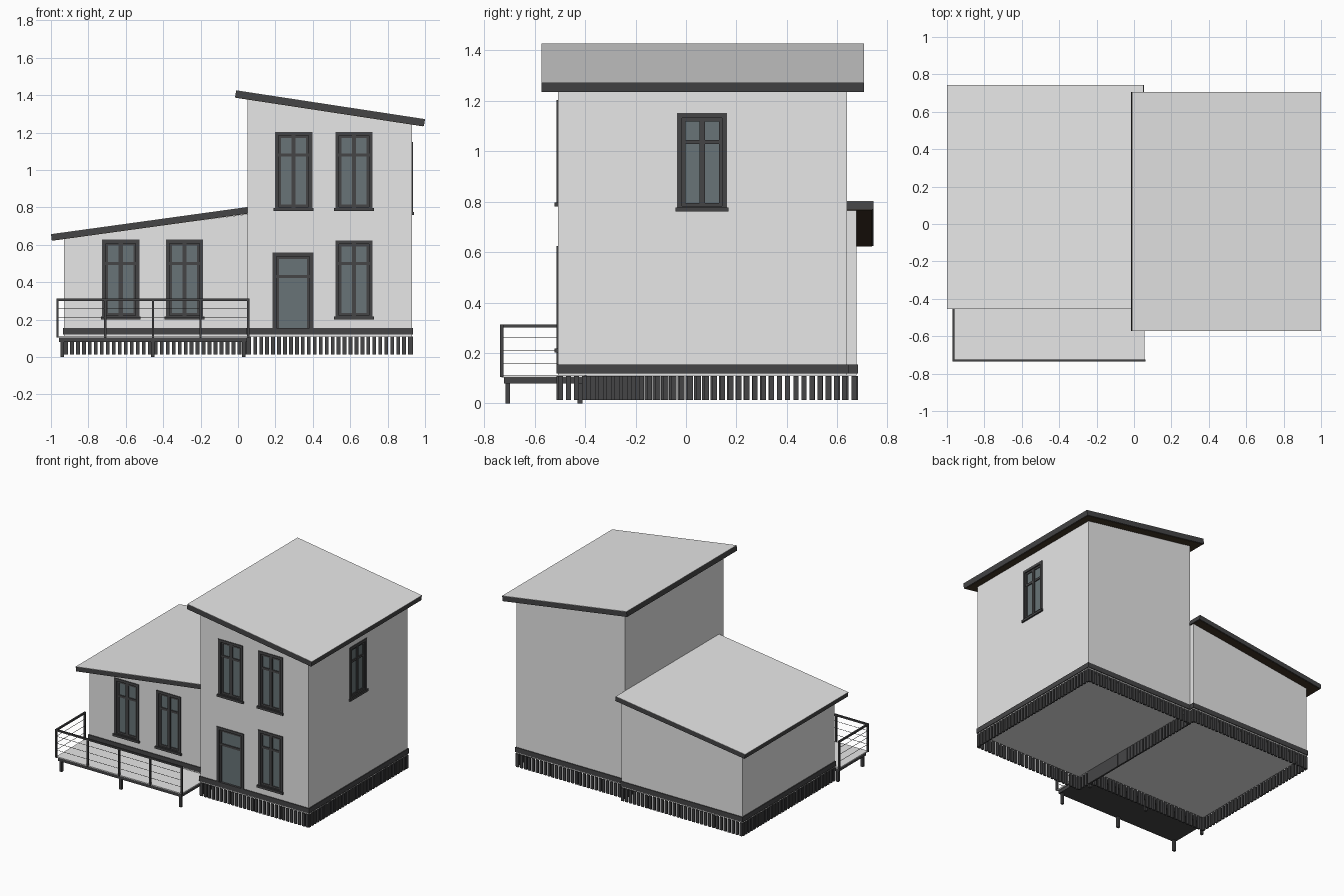
import bpy, bmesh
from mathutils import Vector

cube = bpy.data.objects.get("Cube")
if cube:
    bpy.data.objects.remove(cube, do_unlink=True)


def material(name, r, g, b):
    m = bpy.data.materials.new(name)
    m.use_nodes = True
    m.diffuse_color = (r, g, b, 1)
    m.node_tree.nodes["Principled BSDF"].inputs["Base Color"].default_value = (r, g, b, 1)
    return m


WALL = material("pale_grey_wall", 0.8, 0.8, 0.8)
DARK = material("charcoal_trim", 0.06, 0.06, 0.062)
GLASS = material("blue_grey_glass", 0.14, 0.175, 0.185)
WOOD = material("brown_soffit", 0.055, 0.036, 0.021)


def finish(name, bm, mat):
    bmesh.ops.recalc_face_normals(bm, faces=bm.faces)
    mesh = bpy.data.meshes.new(name)
    bm.to_mesh(mesh)
    bm.free()
    mesh.materials.append(mat)
    ob = bpy.data.objects.new(name, mesh)
    bpy.context.scene.collection.objects.link(ob)
    return ob


def boxes(name, mat, items):
    """One object made of boxes, each given by two opposite corners."""
    bm = bmesh.new()
    for a, b in items:
        a, b = Vector(a), Vector(b)
        verts = bmesh.ops.create_cube(bm, size=1)["verts"]
        for v in verts:
            v.co = (a + b) / 2 + v.co * (b - a)
    return finish(name, bm, mat)


def prism(name, mat, profile, y0, y1):
    """Extrude an (x, z) profile from y0 to y1."""
    bm = bmesh.new()
    face = bm.faces.new([bm.verts.new((x, y0, z)) for x, z in profile])
    out = bmesh.ops.extrude_face_region(bm, geom=[face])["geom"]
    for v in out:
        if isinstance(v, bmesh.types.BMVert):
            v.co.y = y1
    return finish(name, bm, mat)


def roof(name, left, right, y0, y1, thick=0.038):
    """Sloping slab with pale covering on top and a timber soffit below."""
    a, b = Vector(left), Vector(right)
    along = (b - a).normalized()
    down = Vector((along.y, -along.x))

    def layer(part, mat, d0, d1, inset):
        p, q = a + along * inset, b - along * inset
        prism(name + part, mat, [p + down * d0, q + down * d0, q + down * d1, p + down * d1],
              y0 + inset, y1 - inset)

    layer("_cover", WALL, 0, 0.002, 0)
    layer("_fascia", DARK, 0.002, thick, 0)
    layer("_soffit", WOOD, thick, thick + 0.002, 0.006)


# Two wings: x0, x1, y0, y1
TALL = (0.05, 0.93, -0.508, 0.638)
LOW = (-0.93, 0.05, -0.395, 0.675)
FLOOR = 0.11


def walls(name, wing, z_left, z_right):
    x0, x1, y0, y1 = wing
    return prism(name, WALL, [(x0, FLOOR), (x1, FLOOR), (x1, z_right), (x0, z_left)], y0, y1)


tall_walls = walls("tall_wing_walls", TALL, 1.378, 1.244)
low_walls = walls("low_wing_walls", LOW, 0.634, 0.764)
roof("tall_roof", (-0.01, 1.426), (1.0, 1.272), -0.572, 0.705)
roof("low_roof", (-1.0, 0.657), (0.05, 0.802), -0.455, 0.743, 0.034)


# Plinth band and slatted skirt around each wing
def base(name, wing):
    x0, x1, y0, y1 = wing
    e = 0.006
    boxes(name + "_plinth", DARK, [((x0 - e, y0 - e, 0.119), (x1 + e, y1 + e, 0.155))])
    slats = []
    step, half, t = 0.033, 0.01, 0.006

    def spread(lo, hi):
        n = round((hi - lo) / step)
        return [lo + half + (hi - lo - 2 * half) * i / n for i in range(n + 1)]

    for x in spread(x0, x1):
        for y in (y0, y1):
            slats.append(((x - half, y - t, 0.013), (x + half, y + t, FLOOR - 0.001)))
    for y in spread(y0, y1):
        for x in (x0, x1):
            slats.append(((x - t, y - half, 0.013), (x + t, y + half, FLOOR - 0.001)))
    boxes(name + "_skirt_slats", DARK, slats)


base("tall_wing", TALL)
base("low_wing", LOW)


# Openings: u runs along the wall, d is distance out from the wall face
def opening(name, wall, face, side, u0, u1, z0, z1, bar, door=False):
    def block(ua, ub, za, zb, da, db):
        if side:
            return (face + da, ua, za), (face + db, ub, zb)
        return (ua, face - db, za), (ub, face - da, zb)

    depth = 0.02
    cutter = boxes(name + "_cutter", DARK, [block(u0 + 0.004, u1 - 0.004, z0 + 0.004, z1 - 0.004, -depth, 0.03)])
    cutter.hide_render = True
    mod = wall.modifiers.new("opening", "BOOLEAN")
    mod.operation, mod.solver, mod.object = "DIFFERENCE", "EXACT", cutter
    bpy.context.view_layer.objects.active = wall
    bpy.ops.object.modifier_apply(modifier=mod.name)
    bpy.data.objects.remove(cutter, do_unlink=True)

    def ring(a0, a1, b0, b1, w, da, db):
        return [block(a0, a0 + w, b0, b1, da, db), block(a1 - w, a1, b0, b1, da, db),
                block(a0 + w, a1 - w, b1 - w, b1, da, db), block(a0 + w, a1 - w, b0, b0 + w, da, db)]

    w, s = 0.02, 0.013
    parts = ring(u0, u1, z0, z1, w, -depth, 0.005)
    parts += ring(u0 + w, u1 - w, z0 + w, z1 - w, s, -depth, -0.004)
    mid = (u0 + u1) / 2
    parts.append(block(u0 + w, u1 - w, bar - 0.008, bar + 0.008, -depth, -0.003))
    if not door:
        parts.append(block(mid - 0.011, mid + 0.011, z0 + w, z1 - w, -depth, -0.002))
        parts.append(block(u0 - 0.006, u1 + 0.006, z0 - 0.002, z0 + 0.014, -depth, 0.012))
    boxes(name + "_frame", DARK, parts)
    boxes(name + "_glass", GLASS, [block(u0 + w, u1 - w, z0 + w, z1 - w, -depth, -0.01)])


W = 0.2
front_low, front_tall, right_face = LOW[2], TALL[2], TALL[1]
for label, u in (("outer", -0.727), ("inner", -0.386)):
    opening("low_wing_window_" + label, low_walls, front_low, False, u, u + W, 0.203, 0.628, 0.5)
for label, u, z in (("upper_right", 0.197, 0.783), ("upper_left", 0.52, 0.783), ("lower_left", 0.52, 0.203)):
    opening("tall_wing_window_" + label, tall_walls, front_tall, False, u, u + W, z, z + 0.42, z + 0.297)
opening("side_window", tall_walls, right_face, True, -0.035, 0.163, 0.762, 1.15, 1.035)
opening("front_door", tall_walls, front_tall, False, 0.185, 0.403, 0.122, 0.558, 0.43, door=True)

# Deck in front of the low wing
DX0, DX1, DY0, DY1 = -0.965, 0.055, -0.73, -0.4
boxes("deck_boards", WALL, [((DX0, DY0, 0.103), (DX1, DY1, 0.112))])
boxes("deck_frame", DARK, [((DX0 + 0.008, DY0 + 0.008, 0.08), (DX1 - 0.008, DY1 - 0.005, 0.103))])
boxes("deck_legs", DARK, [((x - 0.009, y - 0.009, 0), (x + 0.009, y + 0.009, 0.08))
                          for x in (-0.94, -0.455, 0.03) for y in (-0.706, -0.42)])

# Railing along the front and the outer end
r = 0.006
span = (DX1 - DX0) / 4
posts = [(DX0 + i * span, DY0) for i in range(5)] + [(DX0, DY1)]
boxes("railing_posts", DARK, [((x - r, y - r, 0.105), (x + r, y + r, 0.305)) for x, y in posts])


def rails(z, h):
    return [((DX0 - h, DY0 - h, z - h), (DX1 + h, DY0 + h, z + h)),
            ((DX0 - h, DY0 - h, z - h), (DX0 + h, DY1 + h, z + h))]


boxes("railing_handrail", DARK, rails(0.306, r))
boxes("railing_wires", DARK, [b for z in (0.16, 0.21, 0.26) for b in rails(z, 0.001)])
